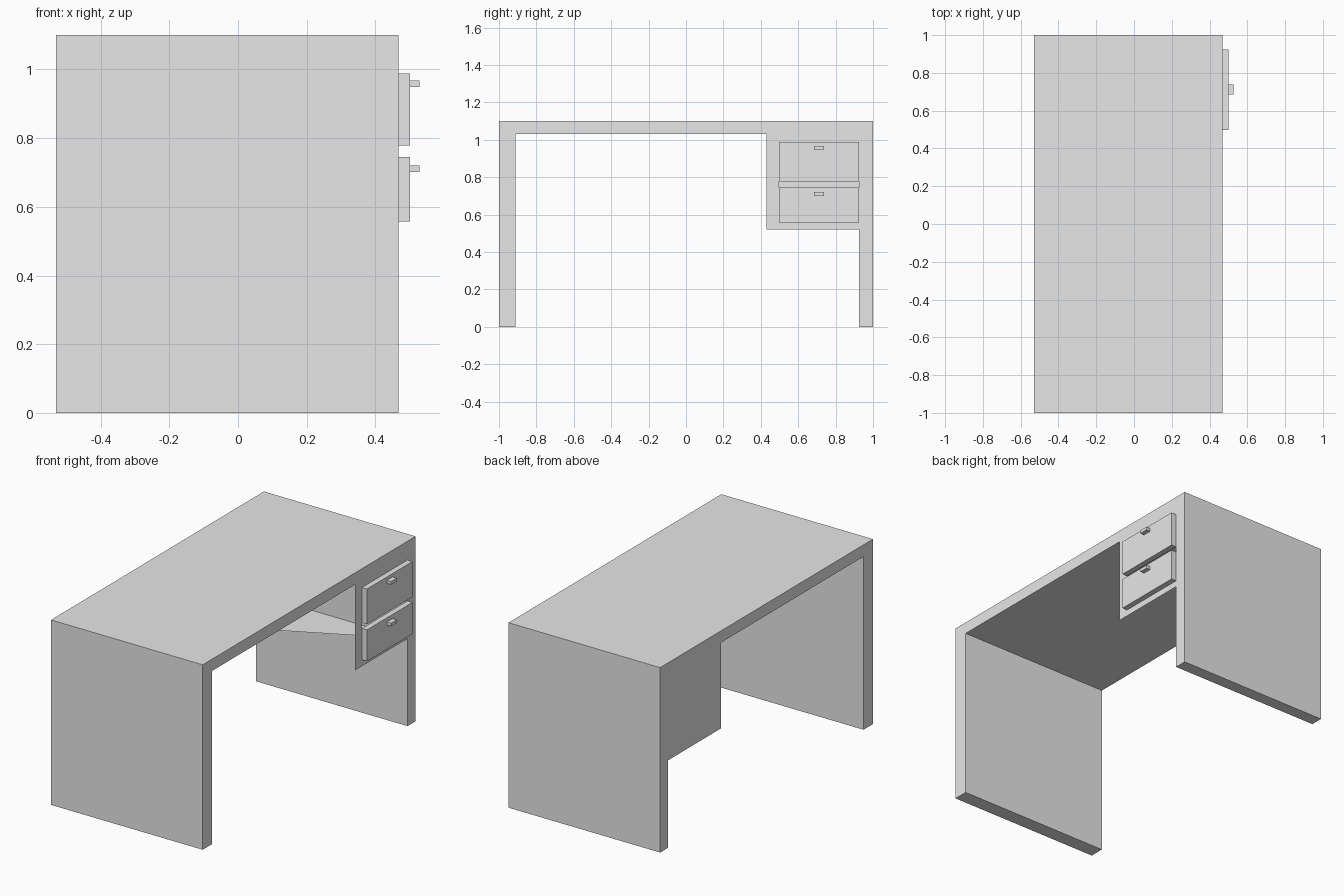
import bpy
import bmesh

cube = bpy.data.objects.get("Cube")
if cube:
    bpy.data.objects.remove(cube, do_unlink=True)

# Single plain grey finish
GREY = (0.8, 0.8, 0.8, 1.0)
grey = bpy.data.materials.new("light_grey")
grey.use_nodes = True
grey.diffuse_color = GREY
grey.node_tree.nodes["Principled BSDF"].inputs["Base Color"].default_value = GREY

BACK, FRONT = -0.53, 0.468            # x faces of the desk
HEIGHT, UNDER = 1.1, 1.03             # tabletop
LEG_A, LEG_B = -0.912, 0.925          # inner faces of the side panels
SIDE, BASE = 0.43, 0.52               # open side and base of the drawer unit
HOLE_Y, HOLE_LOW, HOLE_TOP = 0.497, 0.558, 0.988


def finish(name, bm):
    mesh = bpy.data.meshes.new(name)
    bm.to_mesh(mesh)
    bm.free()
    mesh.materials.append(grey)
    obj = bpy.data.objects.new(name, mesh)
    bpy.context.collection.objects.link(obj)
    return obj


def box(name, low, high):
    bm = bmesh.new()
    bmesh.ops.create_cube(bm, size=1)
    for v in bm.verts:
        v.co = [b if c > 0 else a for a, b, c in zip(low, high, v.co)]
    return finish(name, bm)


def sheet(bm, points):
    return bm.faces.new([bm.verts.new(p) for p in points])


def upright(bm, x, y0, y1, z0, z1):
    """Flat panel in the yz plane, facing the nearer outside."""
    pts = [(x, y0, z0), (x, y1, z0), (x, y1, z1), (x, y0, z1)]
    sheet(bm, pts if x > 0 else pts[::-1])


# Desk shell: arch profile extruded from back to front
bm = bmesh.new()
profile = [(-1, 0), (LEG_A, 0), (LEG_A, UNDER), (SIDE, UNDER), (HOLE_Y, UNDER),
           (LEG_B, UNDER), (LEG_B, HOLE_TOP), (LEG_B, HOLE_LOW), (LEG_B, BASE),
           (LEG_B, 0), (1, 0), (1, HEIGHT), (-1, HEIGHT)]
face = sheet(bm, [(BACK, y, z) for y, z in profile])
arch = bmesh.ops.extrude_face_region(bm, geom=[face])
bmesh.ops.translate(bm, vec=(FRONT - BACK, 0, 0),
                    verts=[g for g in arch["geom"] if isinstance(g, bmesh.types.BMVert)])
bmesh.ops.recalc_face_normals(bm, faces=bm.faces)

# Drawer unit: back panel, front frame and corner base, open on its inner side
upright(bm, BACK, SIDE, LEG_B, BASE, UNDER)
upright(bm, FRONT, SIDE, HOLE_Y, BASE, UNDER)
upright(bm, FRONT, HOLE_Y, LEG_B, HOLE_TOP, UNDER)
upright(bm, FRONT, HOLE_Y, LEG_B, BASE, HOLE_LOW)
sheet(bm, [(BACK, SIDE, BASE), (BACK, LEG_B, BASE), (FRONT, LEG_B, BASE)])
# Inner lining on the upper corner of the back panel
inner = BACK + 0.004
sheet(bm, [(inner, SIDE, UNDER), (inner, LEG_B, BASE), (inner, LEG_B, UNDER)])
bmesh.ops.remove_doubles(bm, verts=bm.verts, dist=0.0005)
finish("desk_shell", bm)

# Drawer fronts with their handles
for name, z0, z1, grip in (("upper", HOLE_TOP - 0.21, HOLE_TOP, 0.949),
                           ("lower", HOLE_LOW, 0.745, 0.701)):
    box(name + "_drawer_front", (FRONT, HOLE_Y, z0), (0.501, LEG_B, z1))
    box(name + "_drawer_handle", (0.501, 0.685, grip), (0.528, 0.738, grip + 0.019))
